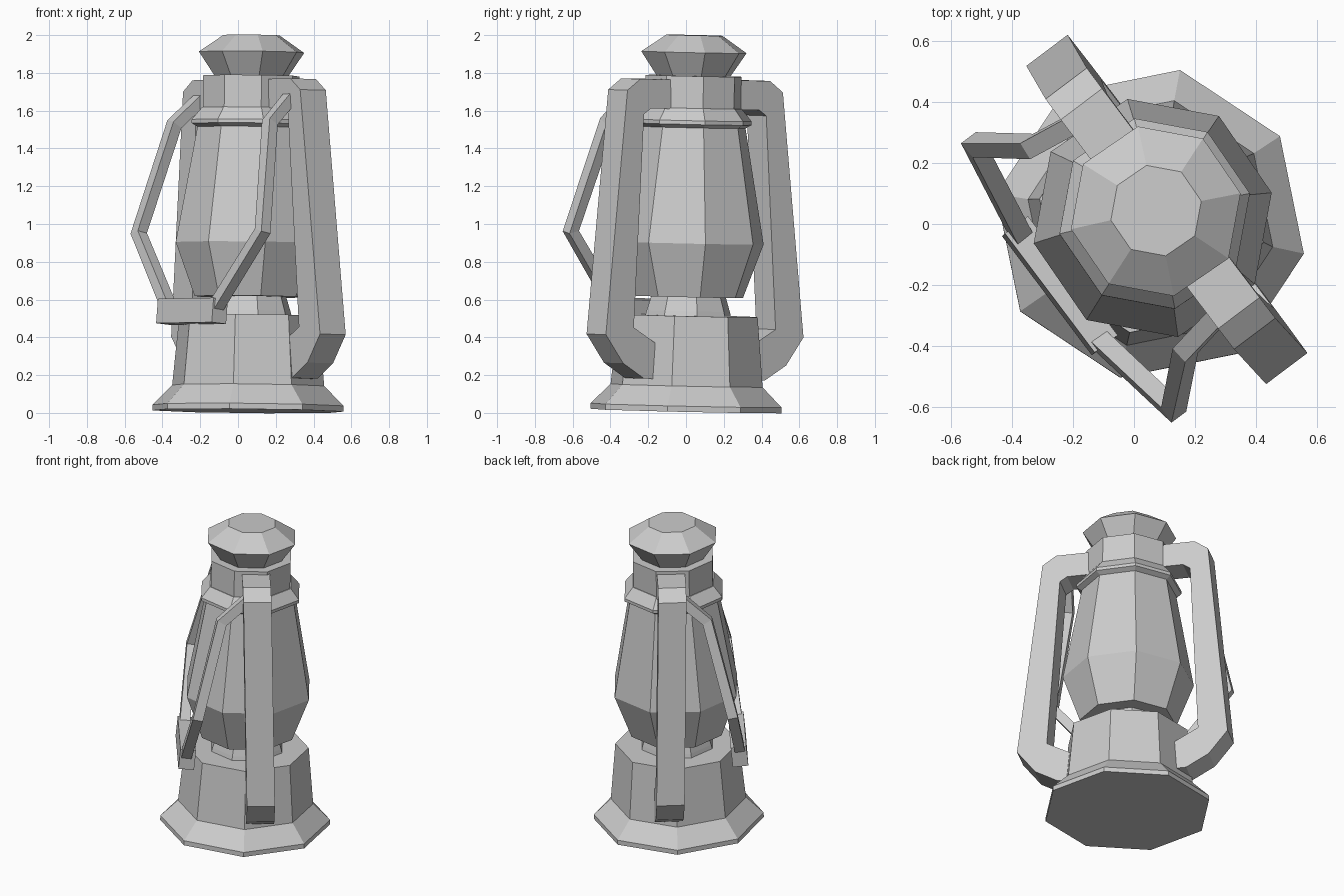
import bpy, bmesh
from math import radians, cos, sin, pi
from mathutils import Matrix, Vector

if "Cube" in bpy.data.objects:
    bpy.data.objects.remove(bpy.data.objects["Cube"])

# The whole lantern leans very slightly away from vertical
LEAN = (Matrix.Translation((0.0525, 0.0, 0.0)) @ Matrix.Rotation(-0.022, 4, 'X')
        @ Matrix.Rotation(0.01, 4, 'Y'))
# Frame of the side arms: local x runs along the arms, local -y points to the handle
ARM = LEAN @ Matrix.Rotation(radians(-53), 4, 'Z')


def finish(name, bm, matrix):
    bmesh.ops.recalc_face_normals(bm, faces=bm.faces)
    mesh = bpy.data.meshes.new(name)
    bm.to_mesh(mesh)
    bm.free()
    mesh.transform(matrix)
    obj = bpy.data.objects.new(name, mesh)
    bpy.context.collection.objects.link(obj)
    return obj


def skin(bm, rings):
    """Join rings of vertices into a closed tube with end caps."""
    rings = [[bm.verts.new(p) for p in ring] for ring in rings]
    n = len(rings[0])
    for a, b in zip(rings, rings[1:]):
        for i in range(n):
            j = (i + 1) % n
            bm.faces.new((a[i], a[j], b[j], b[i]))
    bm.faces.new(rings[0])
    bm.faces.new(rings[-1])


def turned(name, profile, angle):
    """Eight-sided turned part from (radius, height) points."""
    bm = bmesh.new()
    steps = [radians(angle) + i * pi / 4 for i in range(8)]
    skin(bm, [[(r * cos(t), r * sin(t), z) for t in steps] for r, z in profile])
    return finish(name, bm, LEAN)


# Fuel tank with flared foot
turned("fuel_tank", [(0.515, 0.01), (0.515, 0.04), (0.41, 0.145), (0.375, 0.515)], 34)
# Burner neck under the globe
turned("burner", [(0.235, 0.50), (0.225, 0.54), (0.20, 0.62)], 12)
# Glass globe
turned("globe", [(0.295, 0.615), (0.40, 0.90), (0.285, 1.53)], 12)
# Collar flange and chimney
turned("collar", [(0.285, 1.51), (0.32, 1.53), (0.32, 1.55), (0.265, 1.615)], 12)
turned("chimney", [(0.26, 1.60), (0.26, 1.785)], 12)
# Cap
turned("cap", [(0.19, 1.77), (0.285, 1.91), (0.152, 2.0)], 12)

# Side arms: outline extruded across its width, slightly offset from the axis
outline = [(0.20, 1.765), (0.43, 1.765), (0.515, 1.705), (0.655, 0.41), (0.54, 0.26),
           (0.40, 0.18), (0.31, 0.18), (0.31, 0.36), (0.47, 0.45), (0.405, 1.58),
           (0.36, 1.61), (0.20, 1.61)]
for side, name in ((1, "right_arm"), (-1, "left_arm")):
    bm = bmesh.new()
    skin(bm, [[(side * u, 0.078 - 0.033 * z + w, z) for u, z in outline]
              for w in (-0.085, 0.085)])
    finish(name, bm, ARM)

# Hanging carry handle: square bar swept along a bent path
path = [Vector(p) for p in ((0.39, -0.01, 1.69), (0.42, -0.19, 1.53),
                            (0.545, -0.325, 0.95), (0.20, -0.375, 0.545))]
for side, name in ((1, "right_handle_bar"), (-1, "left_handle_bar")):
    rings = []
    for i, p in enumerate(path):
        tangent = Vector()
        if i > 0:
            tangent += (p - path[i - 1]).normalized()
        if i < len(path) - 1:
            tangent += (path[i + 1] - p).normalized()
        tangent.normalize()
        a = Vector((1, 0, 0))
        a = (a - a.dot(tangent) * tangent).normalized()
        b = tangent.cross(a)
        ring = [p + 0.031 * (s * a + t * b) for s, t in ((1, 1), (-1, 1), (-1, -1), (1, -1))]
        rings.append([(side * q.x, q.y, q.z) for q in ring])
    bm = bmesh.new()
    skin(bm, rings)
    finish(name, bm, ARM)

# Hand grip block at the bottom of the handle
bm = bmesh.new()
bmesh.ops.create_cube(bm, size=1)
bmesh.ops.scale(bm, vec=(0.49, 0.095, 0.13), verts=bm.verts)
finish("handle_grip", bm, ARM @ Matrix.Translation((-0.01, -0.37, 0.53))
       @ Matrix.Rotation(-0.08, 4, 'X'))
